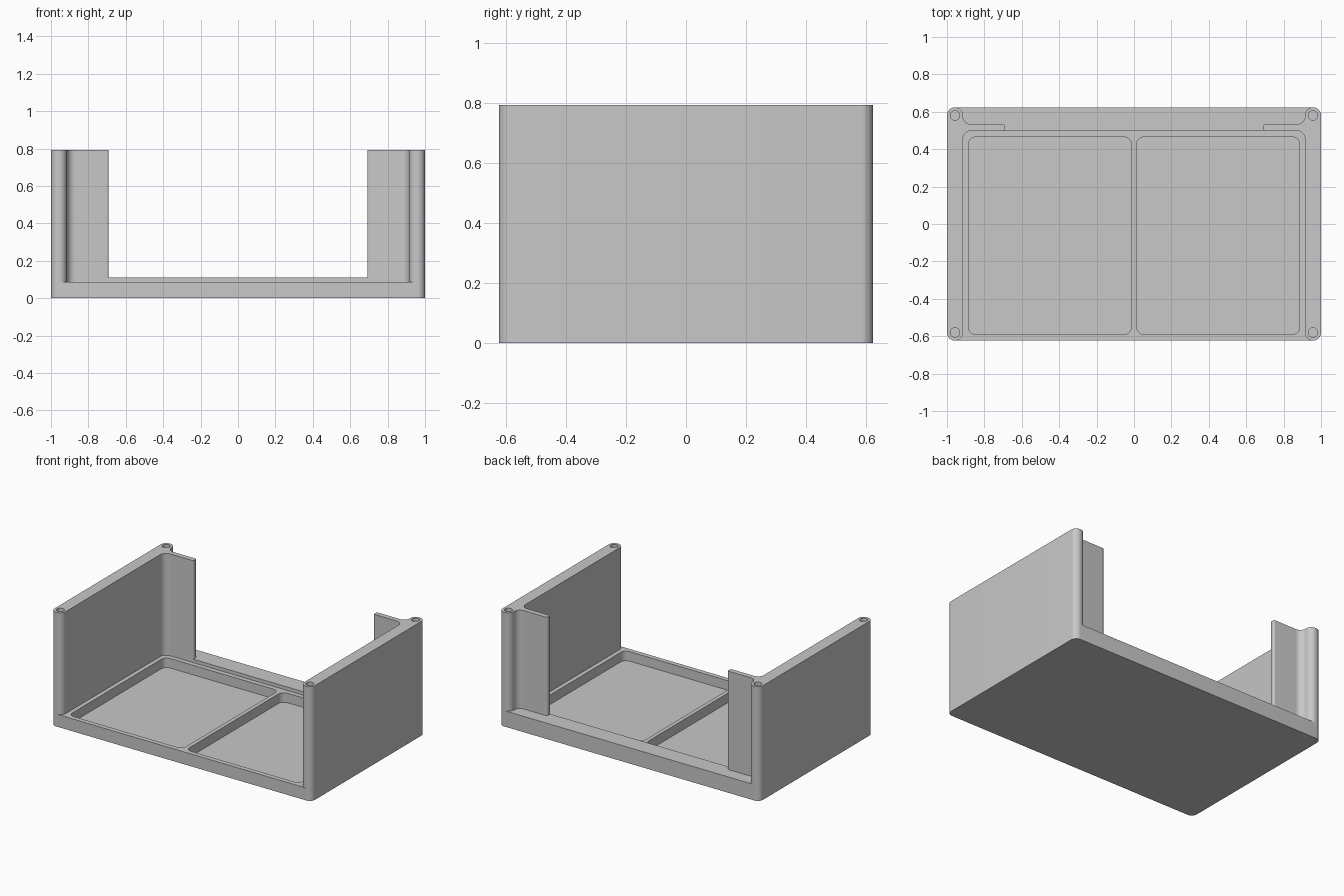
import bpy, bmesh
from math import tan, sin
from mathutils import Vector

old = bpy.data.objects.get("Cube")
if old:
    bpy.data.objects.remove(old, do_unlink=True)

grey = bpy.data.materials.new("light_grey")
colour = (0.58, 0.58, 0.58, 1)
grey.diffuse_color = colour
grey.use_nodes = True
grey.node_tree.nodes["Principled BSDF"].inputs["Base Color"].default_value = colour

HALF_Y, FLOOR, SILL, TOP = 0.623, 0.086, 0.11, 0.793
WALL_IN, R = 0.915, 0.041      # inner wall face and corner radius
BACK_IN = 0.498                # inner face of the back


def rounded(corners, steps=10):
    """Outline from (x, y, radius) corners, each replaced by an arc."""
    out = []
    for i, (x, y, r) in enumerate(corners):
        p = Vector((x, y))
        if r == 0:
            out.append(p)
            continue
        a = (Vector(corners[i - 1][:2]) - p).normalized()
        b = (Vector(corners[(i + 1) % len(corners)][:2]) - p).normalized()
        half = a.angle(b) / 2
        centre = p + (a + b).normalized() * (r / sin(half))
        u = p + a * (r / tan(half)) - centre
        v = p + b * (r / tan(half)) - centre
        sweep = u.angle(v)
        for k in range(steps + 1):
            t = k / steps * sweep
            out.append(centre + (u * sin(sweep - t) + v * sin(t)) / sin(sweep))
    return out


def prism(name, outline, z0, z1):
    """Closed solid with the outline as bottom and top."""
    bm = bmesh.new()
    low = [bm.verts.new((p.x, p.y, z0)) for p in outline]
    high = [bm.verts.new((p.x, p.y, z1)) for p in outline]
    bm.faces.new(low[::-1])
    bm.faces.new(high)
    for i in range(len(outline)):
        bm.faces.new((low[i - 1], low[i], high[i], high[i - 1]))
    bmesh.ops.recalc_face_normals(bm, faces=bm.faces)
    mesh = bpy.data.meshes.new(name)
    bm.to_mesh(mesh)
    bm.free()
    mesh.materials.append(grey)
    obj = bpy.data.objects.new(name, mesh)
    bpy.context.collection.objects.link(obj)
    return obj


def box(x0, x1, y0, y1, r):
    return rounded([(x0, y0, r), (x1, y0, r), (x1, y1, r), (x0, y1, r)])


def select(obj):
    bpy.ops.object.select_all(action="DESELECT")
    obj.select_set(True)
    bpy.context.view_layer.objects.active = obj


def cut(obj, cutter):
    select(obj)
    mod = obj.modifiers.new("cut", "BOOLEAN")
    mod.operation, mod.solver, mod.object = "DIFFERENCE", "EXACT", cutter
    bpy.ops.object.modifier_apply(modifier=mod.name)
    bpy.data.objects.remove(cutter, do_unlink=True)


# Base tray with two rounded pockets
base = prism("base_tray", box(-1, 1, -HALF_Y, HALF_Y, R), 0, FLOOR)
for x0, x1 in ((-0.886, -0.014), (0.014, 0.886)):
    cut(base, prism("pocket_cutter", box(x0, x1, -0.59, 0.465, 0.04), 0.02, 0.2))

# Raised sill along the back
sill = prism("back_sill", box(-0.957, 0.957, BACK_IN, HALF_Y, 0), FLOOR, SILL)
parts = [base, sill]

# Side walls with a back return flange and screw holes in both ends
flange_out, flange_end = 0.533, 0.692
for name, s in (("left_wall", 1), ("right_wall", -1)):
    profile = [
        (1, -HALF_Y, R), (1, HALF_Y, R), (WALL_IN, HALF_Y, R),
        (WALL_IN, flange_out, 0.045), (flange_end, flange_out, 0.01),
        (flange_end, BACK_IN, 0.01), (WALL_IN, BACK_IN, 0.045),
        (WALL_IN, -HALF_Y, R)]
    wall = prism(name, rounded([(s * x, y, r) for x, y, r in profile][::s]), FLOOR, TOP)
    for y in (-0.58, 0.58):
        x, h = s * 0.957, 0.025
        hole = box(x - h, x + h, y - h, y + h, 0.024)
        cut(wall, prism("hole_cutter", hole, TOP - 0.3, TOP + 0.1))
    parts.append(wall)

# Smooth the fillets, keep the hard edges
for part in parts:
    select(part)
    bpy.ops.object.shade_smooth_by_angle(angle=0.6)
